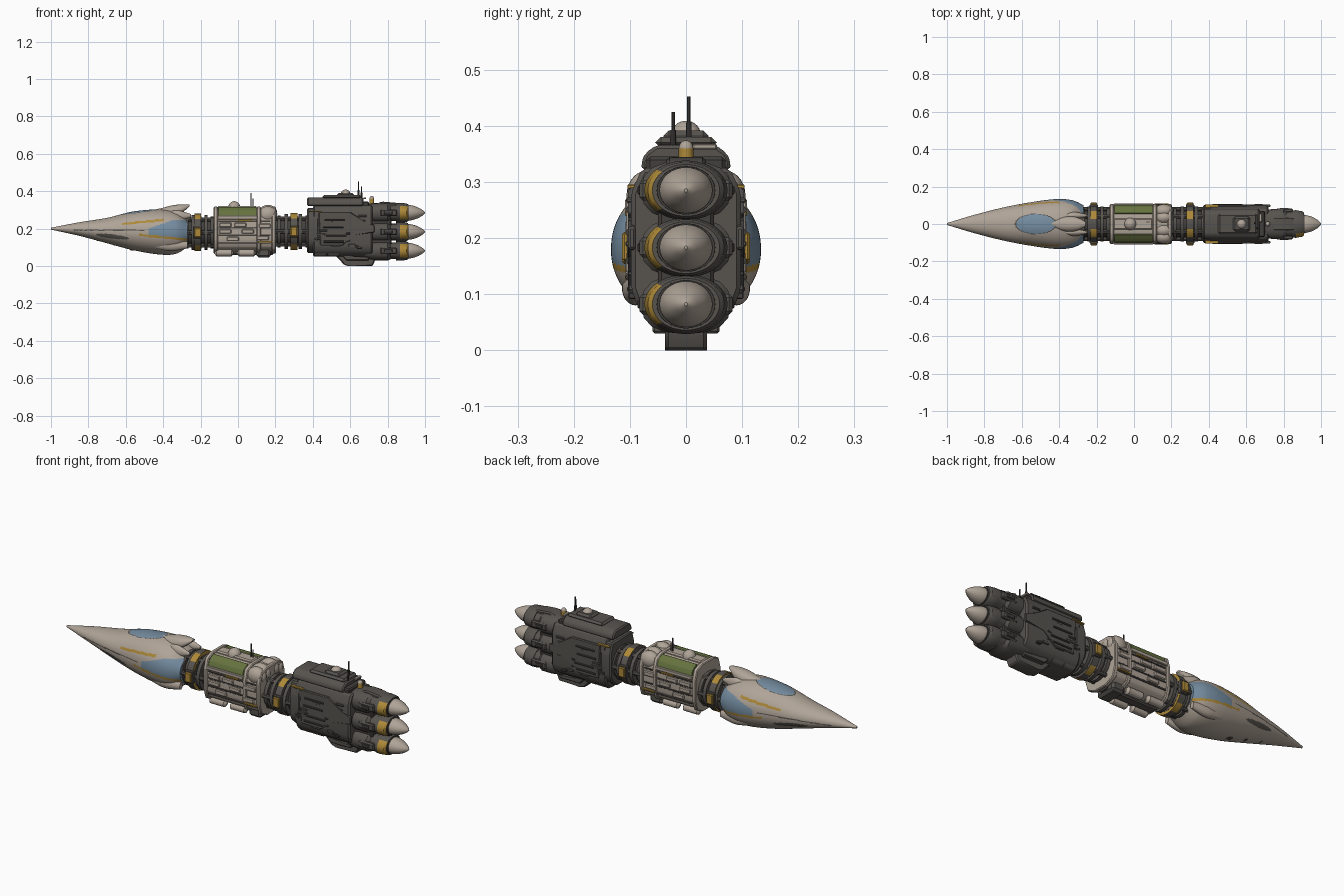
import bpy, bmesh, math, random
from mathutils import Vector, Matrix

if "Cube" in bpy.data.objects:
    bpy.data.objects.remove(bpy.data.objects["Cube"])
random.seed(4)


def material(name, r, g, b):
    m = bpy.data.materials.new(name)
    m.use_nodes = True
    m.diffuse_color = (r, g, b, 1)
    m.node_tree.nodes["Principled BSDF"].inputs["Base Color"].default_value = (r, g, b, 1)
    return m


cream = material("warm cream", .43, .37, .31)
dark = material("dark grey", .095, .088, .078)
black = material("charcoal", .055, .05, .046)
gold = material("gold", .42, .25, .04)
blue = material("steel blue", .18, .27, .36)
green = material("olive green", .13, .17, .05)


def finish(name, bm, mats, mirror=False, rule=None):
    """Turn a bmesh into an object, colouring faces by an optional rule."""
    bmesh.ops.recalc_face_normals(bm, faces=bm.faces)
    if rule:
        for f in bm.faces:
            f.material_index = rule(*f.calc_center_median())
    mesh = bpy.data.meshes.new(name)
    bm.to_mesh(mesh)
    bm.free()
    for m in mats if isinstance(mats, list) else [mats]:
        mesh.materials.append(m)
    ob = bpy.data.objects.new(name, mesh)
    bpy.context.collection.objects.link(ob)
    if mirror:
        mod = ob.modifiers.new("mirror", 'MIRROR')
        mod.use_axis = (False, True, False)
        mod.use_mirror_merge = False


def bevelled(bm, width):
    bmesh.ops.bevel(bm, geom=bm.edges[:], offset=width, segments=1, affect='EDGES', clamp_overlap=True)


def box(name, x, y, z, mat, bevel=.006, mirror=False):
    """Box from (min, max) pairs."""
    bm = bmesh.new()
    size = [q[1] - q[0] for q in (x, y, z)]
    mid = [(q[0] + q[1]) / 2 for q in (x, y, z)]
    bmesh.ops.create_cube(bm, size=1, matrix=Matrix.Translation(mid) @ Matrix.Diagonal((*size, 1)))
    bevelled(bm, bevel)
    finish(name, bm, mat, mirror)


def prism(name, points, start, end, mat, axis='x', bevel=.006, mirror=False):
    """Extrude a (y, z) outline along x, or an (x, z) outline along y."""
    bm = bmesh.new()
    place = (lambda p, t: (t, *p)) if axis == 'x' else (lambda p, t: (p[0], t, p[1]))
    a, b = [[bm.verts.new(place(p, t)) for p in points] for t in (start, end)]
    bm.faces.new(a)
    bm.faces.new(b)
    for i in range(len(a)):
        bm.faces.new((a[i - 1], a[i], b[i], b[i - 1]))
    bevelled(bm, bevel)
    finish(name, bm, mat, mirror)


def both(half):
    return half + [(-y, z) for y, z in reversed(half)]


def rod(name, p, q, r, mat, mirror=False, sides=20, rule=None):
    p, q = Vector(p), Vector(q)
    bm = bmesh.new()
    turn = (q - p).to_track_quat('Z', 'Y').to_matrix().to_4x4()
    bmesh.ops.create_cone(bm, cap_ends=True, segments=sides, radius1=r, radius2=r,
                          depth=(q - p).length, matrix=Matrix.Translation((p + q) / 2) @ turn)
    finish(name, bm, mat, mirror, rule)


def ball(name, centre, size, mat, mirror=False):
    bm = bmesh.new()
    bmesh.ops.create_uvsphere(bm, u_segments=24, v_segments=14, radius=1,
                              matrix=Matrix.Translation(centre) @ Matrix.Diagonal((*size, 1)))
    finish(name, bm, mat, mirror)


def loft(name, stations, mats, steps=1, sides=32, power=1, y0=0, mirror=False, rule=None):
    """Skin oval sections (x, top, bottom, half width, waist), smoothed between stations."""
    st = [Vector(s) for s in stations]
    path = []
    for i in range(len(st) - 1):
        a, b, c, d = st[max(i - 1, 0)], st[i], st[i + 1], st[min(i + 2, len(st) - 1)]
        for k in range(steps):
            t = k / steps
            smooth = b + (c - a) * t / 2 + (a * 2 - b * 5 + c * 4 - d) * t**2 / 2 + (b * 3 - a - c * 3 + d) * t**3 / 2
            path.append(smooth)
    path.append(st[-1])
    bm = bmesh.new()
    rings = []
    for x, top, bottom, half, waist in path:
        ring = []
        for j in range(sides):
            c, s = math.cos(math.tau * j / sides), math.sin(math.tau * j / sides)
            c, s = [math.copysign(abs(v)**power, v) for v in (c, s)]
            ring.append(bm.verts.new((x, y0 + half * c, waist + s * (top - waist if s > 0 else waist - bottom))))
        rings.append(ring)
    for a, b in zip(rings, rings[1:]):
        for j in range(sides):
            bm.faces.new((a[j - 1], a[j], b[j], b[j - 1]))
    bm.faces.new(rings[0])
    bm.faces.new(rings[-1])
    finish(name, bm, mats, mirror, rule)


# Nose hull with canopy, side windows, trim and panel grooves
def hull_paint(x, y, z):
    canopy = ((x + .525) / .105)**2 + (y / .052)**2
    if z > .22 and canopy < 1:
        return 1
    if z > .22 and canopy < 1.12:
        return 3
    sill = .16 - .1 * (x + .4)
    if -.48 < x < -.27 and sill < z < min(.246, .2 + .35 * (x + .48)):
        return 1
    if -.53 < x < -.27 and sill - .012 < z < sill:
        return 2
    if -.62 < x < -.4 and abs(z - .237 - .1 * (x + .5)) < .006:
        return 2
    if -.88 < x < -.5 and abs(z - .192) < .003:
        return 3
    vent = ((x + .67) / .09)**2 + ((z - .158 + .12 * (x + .67)) / .011)**2
    return 3 if vent < 1 else 0


loft("nose_hull", [(-1, .205, .195, .005, .2), (-.85, .234, .162, .05, .195), (-.7, .258, .122, .088, .19),
                   (-.56, .292, .085, .115, .185), (-.42, .303, .062, .133, .18), (-.33, .29, .066, .127, .18),
                   (-.27, .25, .105, .1, .18)],
     [cream, blue, gold, dark], steps=32, sides=160, power=.95, rule=hull_paint)
loft("dorsal_crest", [(-.44, .303, .28, .01, .29), (-.4, .312, .27, .03, .29), (-.35, .325, .26, .042, .285),
                      (-.3, .33, .285, .034, .3), (-.26, .328, .318, .012, .322)], cream, steps=6, power=.9)
loft("crest_prong", [(-.37, .29, .25, .01, .27), (-.32, .298, .24, .02, .265), (-.25, .278, .262, .006, .27)],
     cream, steps=6, y0=.045, mirror=True)
loft("lower_cowl", [(-.46, .13, .1, .01, .115), (-.36, .14, .08, .024, .11), (-.27, .13, .095, .012, .11)],
     cream, steps=6, y0=.09, mirror=True)
for i in range(3):
    x = -.76 + i * .09
    box("belly_hatch", (x, x + .04), (-.015, .015), (.135 - i * .026, .16), dark)


# Ringed couplings, each with a segmented gold collar
def collar_paint(zc):
    return lambda x, y, z: 1 if math.sin(6 * math.atan2(z - zc, y) + 1.6) > -.1 else 0


def coupling(x0, x1, zc, collar):
    rod("coupling_core", (x0, 0, zc), (x1, 0, zc), .07, black, sides=32)
    n = 5
    for i in range(n):
        x = x0 + (x1 - x0) * (i + .5) / n
        rod("coupling_ring", (x - .009, 0, zc), (x + .009, 0, zc), .085 + .008 * (i % 2), dark, sides=32)
    rod("gold_collar", (collar - .018, 0, zc), (collar + .018, 0, zc), .1, [dark, gold], sides=48,
        rule=collar_paint(zc))
    box("gold_side_pad", (collar - .018, collar + .018), (.085, .114), (zc - .026, zc + .026), gold, .004, True)
    box("side_pad_mount", (collar - .023, collar + .023), (.08, .105), (zc - .034, zc + .034), dark, .004, True)
    for a in range(6):
        c, s = math.cos(a * math.pi / 3), math.sin(a * math.pi / 3)
        rod("coupling_pipe", (x0, .08 * c, zc + .08 * s), (x1, .08 * c, zc + .08 * s), .011, dark, sides=8)


coupling(-.29, -.12, .18, -.215)
coupling(.2, .39, .185, .3)

# Habitat module
prism("habitat_core", both([(.04, .075), (.088, .1), (.1, .14), (.1, .25), (.085, .29), (.05, .31)]), -.125, .2, cream)
for x in (-.13, .1, .18):
    prism("habitat_frame", both([(.04, .066), (.09, .09), (.106, .14), (.106, .25), (.09, .302), (.05, .318)]),
          x, x + .022, cream, bevel=.004)
prism("garden_panel", [(.102, .265), (.093, .296), (.058, .318), (.05, .3), (.09, .265)], -.105, .1, green,
      bevel=.002, mirror=True)
box("garden_lip", (-.11, .105), (.09, .109), (.25, .27), cream, .003, True)
for z, mat in ((.24, black), (.205, dark), (.165, black), (.125, dark)):
    box("side_slot", (-.105, .175), (.096, .103), (z - .004, z + .004), mat, .001, True)
for x, z in ((-.1, .22), (.02, .185), (-.06, .145), (.1, .15), (.11, .215), (-.02, .22), (-.1, .185)):
    box("side_panel", (x, x + .065), (.09, .108), (z - .012, z + .012), cream, .004, True)
for x, z in ((0, .244), (.11, .13)):
    box("gold_strip", (x, x + .075), (.09, .109), (z - .004, z + .004), gold, .001, True)
ball("habitat_dome", (-.02, 0, .312), (.033, .033, .035), cream)
box("roof_walk", (-.11, .1), (-.03, .03), (.3, .321), cream)
for y in (.035, .07):
    ball("aft_tank", (.16, y, .29 - y * .2), (.05, .036, .044), cream, True)
for x, top in ((.07, .39), (.08, .36)):
    rod("roof_antenna", (x, .01, .31), (x, .01, top), .003, black, sides=8)
for x in (-.075, .045):
    loft("belly_pod", [(x - .05, .075, .065, .006, .07), (x - .04, .09, .052, .02, .07),
                       (x + .04, .09, .052, .02, .07), (x + .05, .075, .065, .006, .07)], cream, y0=.055, mirror=True)
box("belly_pack", (.1, .175), (-.06, .06), (.045, .1), dark, .012)
box("belly_keel", (-.12, .19), (-.025, .025), (.06, .09), dark)

# Engine block
prism("engine_block", both([(.05, .05), (.085, .075), (.098, .11), (.098, .28), (.078, .325)]), .4, .72, dark, bevel=.008)
prism("front_bulkhead", both([(.045, .07), (.09, .11), (.102, .14), (.102, .25), (.085, .31)]), .37, .43, dark)
prism("keel", [(.49, .09), (.57, .004), (.6, 0), (.72, 0), (.735, .035), (.72, .09)], -.037, .037, dark, 'y')
prism("armour_plate", [(.43, .29), (.6, .29), (.68, .23), (.73, .22), (.73, .18), (.62, .17), (.56, .11), (.44, .11)],
      .09, .103, dark, 'y', .004, True)
prism("diagonal_brace", [(.5, .12), (.53, .12), (.6, .05), (.7, .05), (.7, .03), (.58, .03)], .03, .06, dark, 'y', .004, True)
prism("upper_deck", both([(.078, .32), (.08, .335), (.072, .352), (.052, .366)]), .37, .67, dark)
box("deck_skirt", (.42, .7), (-.07, .07), (.3, .345), black)
box("deck_plate", (.45, .66), (-.055, .055), (.36, .38), dark, .01)
box("bridge", (.53, .62), (-.04, .04), (.37, .392), dark, .01)
ball("bridge_dome", (.575, 0, .385), (.026, .026, .024), cream)
for x, y, top in ((.645, .005, .452), (.66, -.023, .425)):
    rod("deck_antenna", (x, y, .36), (x, y, top), .003, black, sides=8)
    rod("antenna_base", (x, y, .36), (x, y, (top + .36) / 2), .005, black, sides=8)
rod("gold_tank", (.715, 0, .3), (.715, 0, .36), .013, gold)
ball("gold_tank_cap", (.715, 0, .36), (.013, .013, .014), cream)
box("deck_rail", (.67, .685), (.012, .055), (.358, .368), cream, .002)
box("deck_gold_strip", (.38, .45), (.07, .104), (.288, .295), gold, .001, True)
for z in (.25, .21, .16, .13):
    x = random.uniform(.45, .5)
    rod("side_pipe", (x, .102, z), (x + .11, .102, z), .006, black, mirror=True, sides=8)
for i in range(22):
    x, z = random.uniform(.4, .68), random.uniform(.09, .27)
    w, h = random.uniform(.015, .05), random.uniform(.006, .014)
    box("hull_detail", (x, x + w), (.085, random.uniform(.1, .108)), (z, z + h), random.choice([dark, dark, black]), .002, True)
for x in (.43, .5):
    loft("lower_tank", [(x - .03, .08, .07, .008, .075), (x - .02, .1, .05, .024, .075), (x + .04, .1, .05, .024, .075),
                        (x + .05, .08, .07, .008, .075)], dark, y0=.05, mirror=True)

# Three stacked engines
box("engine_spine", (.7, .82), (-.05, .05), (.06, .31), black)
for zc in (.285, .183, .082):
    def oval(x, half, high):
        return (x, zc + high, zc - high, half, zc)

    loft("engine_housing", [oval(.68, .07, .046), oval(.74, .08, .053), oval(.8, .08, .053), oval(.815, .066, .045),
                            oval(.85, .066, .045)], dark, sides=16, power=.8)
    loft("engine_collar", [oval(.845, .072, .052), oval(.865, .074, .053), oval(.9, .068, .05), oval(.908, .06, .046)],
         [dark, gold], sides=64, rule=lambda x, y, z: 1 if y < -.03 and .86 < x < .905 and abs(z - zc) < .035 else 0)
    loft("engine_throat", [oval(.88, .054, .044), oval(.912, .052, .043)], black)
    loft("engine_cone", [oval(.895, .045, .038), oval(.92, .047, .041), oval(.955, .037, .032), oval(.985, .019, .016),
                         oval(1, .003, .003)], cream, steps=5)
    box("engine_bracket", (.76, .85), (.062, .083), (zc - .018, zc + .018), dark, .006, True)
    box("engine_slot", (.78, .825), (.08, .086), (zc - .008, zc + .008), black, .002, True)
prism("engine_top_fin", [(.73, .33), (.77, .345), (.85, .338), (.87, .325), (.84, .315), (.74, .31)], -.035, .035, dark, 'y')

# Smooth curved parts while keeping hard edges
for ob in bpy.context.scene.objects:
    if ob.type == 'MESH':
        ob.select_set(True)
        bpy.context.view_layer.objects.active = ob
bpy.ops.object.shade_smooth_by_angle(angle=math.radians(32))
